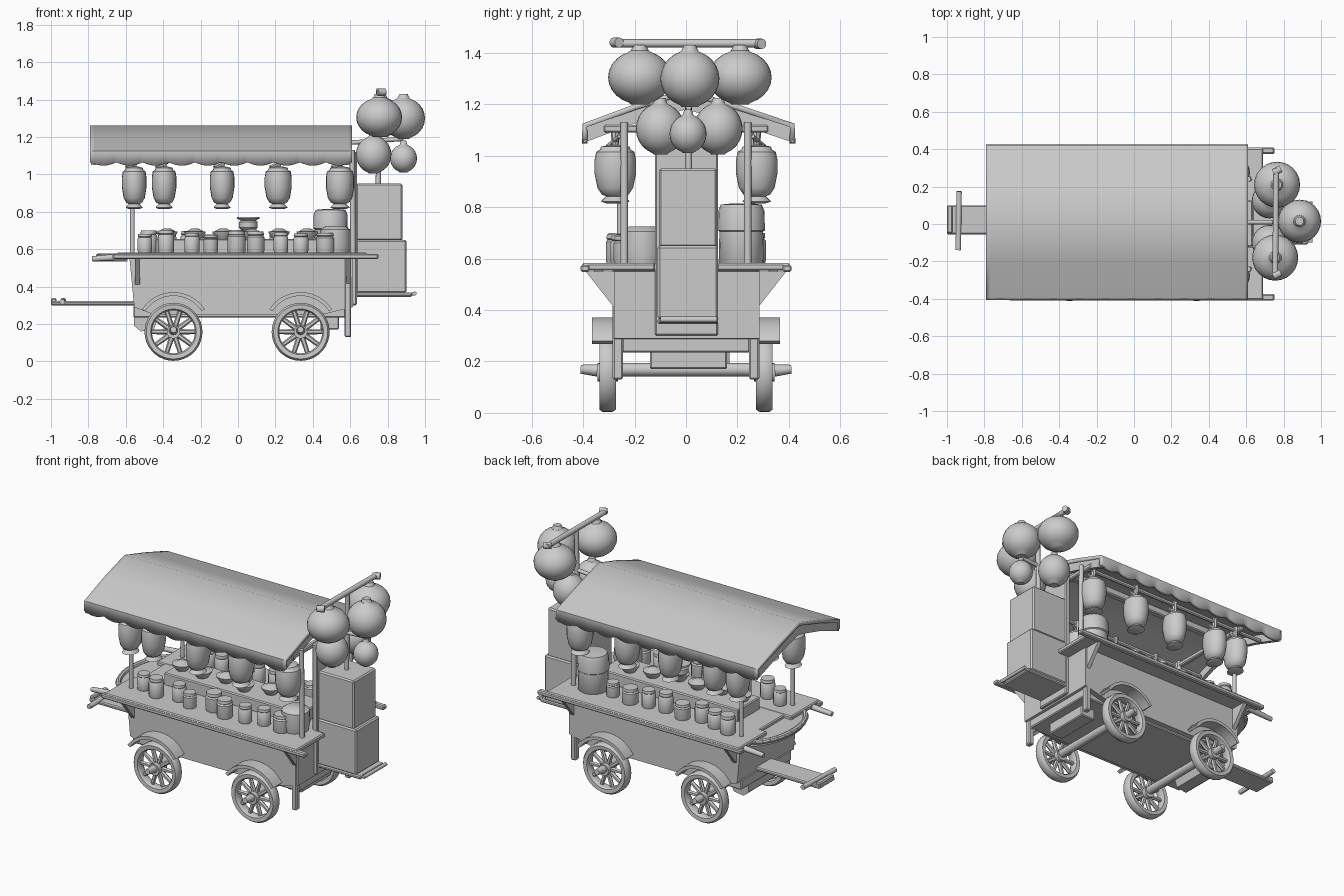
import bpy, bmesh, math, random
from mathutils import Vector, Matrix
random.seed(4)


def make(name, bm, smooth=False):
    bmesh.ops.recalc_face_normals(bm, faces=bm.faces)
    me = bpy.data.meshes.new(name)
    bm.to_mesh(me)
    bm.free()
    ob = bpy.data.objects.new(name, me)
    bpy.context.collection.objects.link(ob)
    if smooth:
        bpy.ops.object.select_all(action='DESELECT')
        ob.select_set(True)
        bpy.context.view_layer.objects.active = ob
        bpy.ops.object.shade_smooth_by_angle(angle=math.radians(40))
    return ob


def box(name, x, y, z, bevel=0.006):
    bm = bmesh.new()
    size = [b - a for a, b in (x, y, z)]
    mid = [(a + b) / 2 for a, b in (x, y, z)]
    bmesh.ops.create_cube(bm, size=1, matrix=Matrix.Translation(mid) @ Matrix.Diagonal((*size, 1)))
    if bevel:
        bmesh.ops.bevel(bm, geom=bm.edges[:], offset=bevel, segments=1, affect='EDGES')
    return make(name, bm)


def prism(name, pts, axis, a, b):
    # polygon extruded from a to b along x, y or z
    put = {'x': lambda p, t: (t, *p), 'y': lambda p, t: (p[0], t, p[1]), 'z': lambda p, t: (*p, t)}[axis]
    bm = bmesh.new()
    f = bm.faces.new([bm.verts.new(put(p, a)) for p in pts])
    ext = bmesh.ops.extrude_face_region(bm, geom=[f])['geom']
    shift = Vector(put((0, 0), b - a))
    bmesh.ops.translate(bm, vec=shift, verts=[v for v in ext if isinstance(v, bmesh.types.BMVert)])
    return make(name, bm, True)


def lathe(name, profile, loc, n=20, sx=1, sy=1):
    # profile of (radius, height) turned about z
    bm = bmesh.new()
    rings = [[bm.verts.new((loc[0] + sx * r * math.cos(2 * math.pi * i / n),
                            loc[1] + sy * r * math.sin(2 * math.pi * i / n), loc[2] + h))
              for i in range(n)] for r, h in profile]
    for r0, r1 in zip(rings, rings[1:]):
        for i in range(n):
            bm.faces.new((r0[i], r0[(i + 1) % n], r1[(i + 1) % n], r1[i]))
    bm.faces.new(rings[0])
    bm.faces.new(rings[-1])
    return make(name, bm, True)


def rod(name, p, q, r, r2=None, n=10):
    p, q = Vector(p), Vector(q)
    bm = bmesh.new()
    m = Matrix.Translation((p + q) / 2) @ (q - p).to_track_quat('Z', 'Y').to_matrix().to_4x4()
    bmesh.ops.create_cone(bm, cap_ends=True, segments=n, radius1=r, radius2=r if r2 is None else r2,
                          depth=(q - p).length, matrix=m)
    return make(name, bm, True)


def arc(cx, cz, r, a0, a1, n):
    return [(cx + r * math.cos(math.radians(a0 + (a1 - a0) * i / n)),
             cz + r * math.sin(math.radians(a0 + (a1 - a0) * i / n))) for i in range(n + 1)]


# roof: gable sheet with a wavy hanging valance along both eaves
bm = bmesh.new()
rows, N = [], 70
for i in range(N + 1):
    x = -0.79 + 1.40 * i / N
    drop = 1.065 - 0.018 * abs(math.sin(i * math.pi / 7))
    prof = [(-0.405, drop), (-0.402, 1.125), (-0.2, 1.2), (0, 1.26), (0.2, 1.2), (0.422, 1.125), (0.425, drop)]
    rows.append([bm.verts.new((x, *p)) for p in prof])
for a, b in zip(rows, rows[1:]):
    for j in range(6):
        bm.faces.new((a[j], b[j], b[j + 1], a[j + 1]))
roof = make('canopy_roof', bm, True)
sol = roof.modifiers.new('thickness', 'SOLIDIFY')
sol.thickness, sol.offset = 0.022, -1

# gable end boards and rafters
for x in (-0.785, 0.575):
    prism('gable_board', [(-0.40, 1.05), (-0.395, 1.12), (0, 1.25), (0.415, 1.12), (0.42, 1.05), (0.2, 1.125),
                          (0, 1.18), (-0.2, 1.125)], 'x', x, x + 0.025)
box('ridge_beam', (-0.77, 0.6), (-0.02, 0.02), (1.19, 1.235))
for x in (-0.57, 0.59):
    box('tie_beam', (x - 0.015, x + 0.015), (-0.32, 0.32), (1.09, 1.12))

# cart body, tapered at the front and base
prism('cart_body', [(-0.58, 0.55), (0.615, 0.55), (0.615, 0.29), (0.45, 0.25), (-0.45, 0.25), (-0.555, 0.29)],
      'y', -0.28, 0.285)
box('body_base', (-0.56, 0.60), (-0.25, 0.25), (0.235, 0.30))
box('cart_deck', (-0.60, 0.615), (-0.28, 0.28), (0.55, 0.58))
box('end_panel', (0.60, 0.635), (-0.12, 0.125), (0.30, 1.12))
prism('front_bolster', [(-0.555, 0.29), (-0.555, 0.19), (-0.52, 0.16), (-0.45, 0.17), (-0.42, 0.26)],
      'y', -0.14, 0.17)
box('rear_bolster', (0.44, 0.54), (-0.14, 0.16), (0.17, 0.25))

# parts on both sides
LANTERN = [(0.030, -0.115), (0.047, -0.108), (0.030, -0.088), (0.044, -0.080), (0.058, -0.055), (0.067, 0.0),
           (0.067, 0.055), (0.062, 0.085), (0.050, 0.093), (0.046, 0.105), (0.02, 0.112)]
for s in (-1, 1):
    def ys(a, b):
        return tuple(sorted((s * a, s * b)))
    box('side_counter', (-0.65, 0.69), ys(0.12, 0.405), (0.553, 0.582))
    box('counter_trim', (-0.67, 0.75), ys(0.375, 0.41), (0.548, 0.575))
    box('rear_leg', (0.57, 0.605), ys(0.245, 0.285), (0.13, 0.56))
    box('hanging_beam', (-0.75, 0.6), ys(0.265, 0.285), (1.09, 1.115))
    rod('front_post', (-0.565, s * 0.255, 0.57), (-0.565, s * 0.255, 1.13), 0.013)
    rod('rear_post', (0.615, s * 0.24, 0.57), (0.61, s * 0.24, 1.13), 0.015)
    for x in (-0.55, 0.58):
        prism('counter_bracket', [(s * 0.28, 0.55), (s * 0.39, 0.55), (s * 0.28, 0.41)], 'x', x, x + 0.025)
    # hanging lanterns
    for x in (-0.555, -0.395, -0.085, 0.215, 0.545):
        k = 1.12 if x > 0.5 else 1.08
        lathe('lantern', LANTERN, (x, s * 0.275, 0.93), 20, k if x > 0 else 0.98, 1.2)
        rod('lantern_cord', (x, s * 0.275, 1.03), (x, s * 0.275, 1.12), 0.012, 0.02, 8)
        rod('lantern_bow', (x - 0.04, s * 0.30, 1.035), (x + 0.035, s * 0.26, 1.075), 0.014, 0.008, 6)
    # spoked wheels with arched guards
    for x in (-0.345, 0.335):
        bm = bmesh.new()
        n, prof = 36, [(0.155, -0.018), (0.155, 0.018), (0.145, 0.032), (0.122, 0.030), (0.115, 0.018),
                       (0.115, -0.018), (0.122, -0.030), (0.145, -0.032)]
        rings = []
        for i in range(n):
            t = 2 * math.pi * i / n
            rings.append([bm.verts.new((x + r * math.cos(t), s * 0.305 + h, 0.158 + r * math.sin(t)))
                          for r, h in prof])
        for i in range(n):
            a, b = rings[i], rings[(i + 1) % n]
            for j in range(8):
                bm.faces.new((a[j], b[j], b[(j + 1) % 8], a[(j + 1) % 8]))
        make('wheel_rim', bm, True)
        for i in range(10):
            t = 2 * math.pi * i / 10
            c, d = math.cos(t), math.sin(t)
            rod('wheel_spoke', (x + 0.02 * c, s * 0.305, 0.158 + 0.02 * d),
                (x + 0.122 * c, s * 0.305, 0.158 + 0.122 * d), 0.015, 0.012, 6)
        rod('wheel_hub', (x, s * 0.265, 0.158), (x, s * 0.345, 0.158), 0.036, n=16)
        rod('hub_cap', (x, s * 0.345, 0.165), (x, s * 0.41, 0.17), 0.024, 0.017)
        prism('wheel_guard', arc(x, 0.17, 0.2, 33, 147, 14) + arc(x, 0.17, 0.18, 147, 33, 14),
              'y', *ys(0.26, 0.365))
for x in (-0.345, 0.335):
    rod('axle', (x, -0.3, 0.168), (x, 0.3, 0.168), 0.026)

# drawbar with cross handle
box('drawbar', (-1.0, -0.50), (-0.055, 0.10), (0.30, 0.322))
box('drawbar_tip', (-1.0, -0.97), (-0.05, 0.10), (0.308, 0.338))
rod('drawbar_handle', (-0.94, -0.14, 0.318), (-0.935, 0.175, 0.325), 0.015)

# rounded front tray with rim
half = [(-0.59 + 0.155 * math.cos(math.radians(a)), 0.27 * math.sin(math.radians(a))) for a in range(90, 271, 12)]
prism('front_tray', half, 'z', 0.535, 0.56)
for p, q in zip(half, half[1:]):
    rod('tray_rim', (*p, 0.562), (*q, 0.562), 0.016, n=8)
for s in (-1, 1):
    rod('push_handle', (-0.6, s * 0.34, 0.56), (-0.78, s * 0.34, 0.548), 0.02, 0.014)

# stacked cabinets on the rear shelf
box('upper_cabinet', (0.63, 0.88), (-0.105, 0.12), (0.645, 0.95), 0.008)
box('lower_cabinet', (0.63, 0.90), (-0.11, 0.125), (0.365, 0.65), 0.008)
box('rear_shelf', (0.61, 0.93), (-0.11, 0.125), (0.345, 0.367))
rod('shelf_rail', (0.945, -0.10, 0.363), (0.945, 0.12, 0.363), 0.011)
for y in (-0.09, 0.11):
    rod('shelf_rail_arm', (0.90, y, 0.356), (0.95, y, 0.363), 0.009)

# cluster of globe lanterns
for x, y, z, r, h in ((0.755, -0.18, 1.305, 0.123, 0.105), (0.765, 0.21, 1.305, 0.123, 0.105),
                      (0.885, 0.015, 1.30, 0.115, 0.11), (0.725, -0.10, 1.105, 0.095, 0.10),
                      (0.725, 0.125, 1.105, 0.095, 0.10), (0.885, 0.008, 1.085, 0.072, 0.075)):
    prof = [(r * math.cos(math.radians(a)), h * math.sin(math.radians(a))) for a in range(-70, 71, 14)]
    lathe('globe_lantern', [(r * 0.28, -h)] + prof + [(r * 0.28, h)], (x, y, z), 24)
    rod('globe_cap', (x, y, z + h * 0.95), (x, y, z + h + 0.02), r * 0.3, r * 0.2)
rod('globe_hanging_bar', (0.755, -0.28, 1.437), (0.76, 0.30, 1.437), 0.016)
for y, z in ((-0.27, 1.44), (0.285, 1.435)):
    rod('bar_end', (0.745, y - 0.01, z), (0.785, y + 0.01, z), 0.02)
rod('globe_pole', (0.75, 0.01, 0.95), (0.755, 0.01, 1.44), 0.014)
rod('globe_pole_arm', (0.61, 0.01, 1.17), (0.885, 0.01, 1.19), 0.012)

# goods: jars along both counters and a raised middle display
box('middle_display', (-0.44, 0.52), (-0.11, 0.11), (0.575, 0.655))
for s in (-1, 1):
    for i in range(9):
        x = -0.49 + i * 0.118 + random.uniform(-0.015, 0.015)
        r, h = random.uniform(0.038, 0.052), random.uniform(0.09, 0.125)
        if s > 0 and i == 8:
            continue
        lathe('jar', [(r * 0.9, 0), (r, 0.015), (r, h * 0.75), (r * 0.85, h * 0.82), (r * 0.95, h * 0.86),
                      (r * 0.9, h)], (x, s * (0.235 + random.uniform(-0.02, 0.04)), 0.578), 14)
for i in range(6):
    x = -0.38 + 0.15 * i
    lathe('bowl', [(0.03, 0), (0.055, 0.035), (0.058, 0.045), (0.045, 0.045), (0.02, 0.06)],
          (x, random.uniform(-0.04, 0.04), 0.65), 16)
lathe('cooking_pot', [(0.03, 0), (0.05, 0.02), (0.05, 0.05), (0.04, 0.058), (0.062, 0.07), (0.06, 0.078)],
      (0.055, -0.02, 0.695), 16)
lathe('large_pot', [(0.08, 0), (0.088, 0.01), (0.085, 0.13), (0.092, 0.135), (0.09, 0.21), (0.08, 0.235), (0.03, 0.24)],
      (0.495, 0.215, 0.575), 20)
lathe('rear_basket', [(0.075, 0), (0.085, 0.05), (0.08, 0.13), (0.05, 0.15)], (0.52, -0.17, 0.575), 18)
